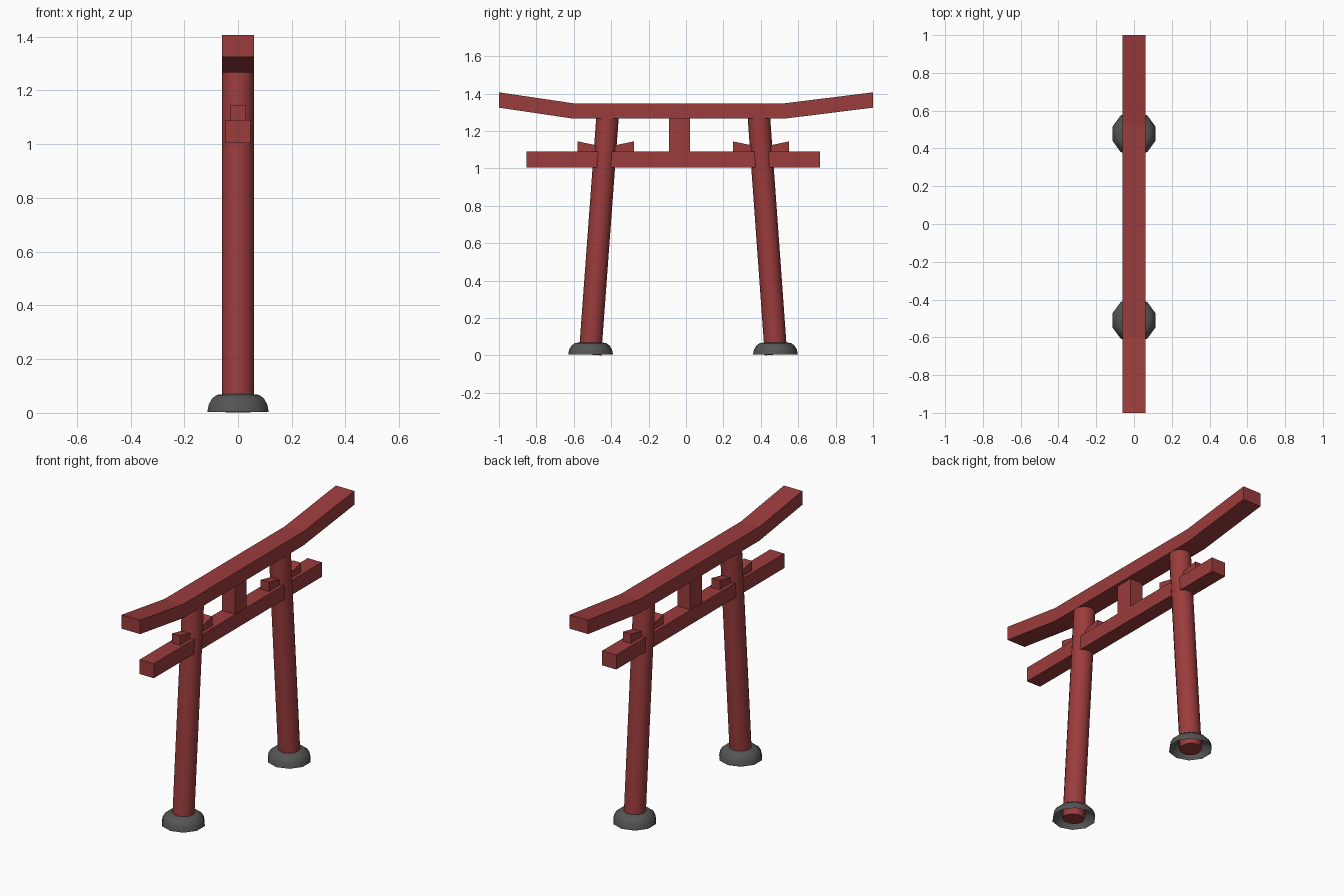
import bpy, bmesh, math
from mathutils import Vector

if "Cube" in bpy.data.objects:
    bpy.data.objects.remove(bpy.data.objects["Cube"])


def material(name, color):
    m = bpy.data.materials.new(name)
    m.diffuse_color = color
    m.use_nodes = True
    m.node_tree.nodes["Principled BSDF"].inputs["Base Color"].default_value = m.diffuse_color
    return m


RED = material("red_paint", (0.33, 0.045, 0.045, 1))
STONE = material("dark_stone", (0.09, 0.09, 0.09, 1))


def finish(name, bm, mat, smooth=False):
    bmesh.ops.recalc_face_normals(bm, faces=bm.faces)
    me = bpy.data.meshes.new(name)
    bm.to_mesh(me)
    bm.free()
    ob = bpy.data.objects.new(name, me)
    bpy.context.collection.objects.link(ob)
    me.materials.append(mat)
    if smooth:
        bpy.ops.object.select_all(action='DESELECT')
        bpy.context.view_layer.objects.active = ob
        ob.select_set(True)
        bpy.ops.object.shade_smooth_by_angle(angle=math.radians(50))
    return ob


def extrude_profile(name, points, half_width):
    """Extrude a (y, z) outline symmetrically along x."""
    bm = bmesh.new()
    face = bm.faces.new([bm.verts.new((-half_width, y, z)) for y, z in points])
    new = bmesh.ops.extrude_face_region(bm, geom=[face], use_keep_orig=True)["geom"]
    verts = [v for v in new if isinstance(v, bmesh.types.BMVert)]
    bmesh.ops.translate(bm, verts=verts, vec=(2 * half_width, 0, 0))
    return finish(name, bm, RED)


def pillar(name, bottom, top, radius):
    bottom, top = Vector(bottom), Vector(top)
    axis = top - bottom
    bm = bmesh.new()
    bmesh.ops.create_cone(bm, cap_ends=True, segments=16, radius1=radius,
                          radius2=radius, depth=axis.length)
    bmesh.ops.transform(bm, verts=bm.verts,
                        matrix=axis.to_track_quat('Z', 'Y').to_matrix().to_4x4())
    bmesh.ops.translate(bm, verts=bm.verts, vec=(bottom + top) / 2)
    return finish(name, bm, RED, True)


def dome(name, y, profile, sides=10):
    """Hollow rounded footing, open underneath."""
    bm = bmesh.new()
    rings = []
    for r, z in profile:
        rings.append([bm.verts.new((r * math.sin(a), y + r * math.cos(a), z))
                      for a in (2 * math.pi * i / sides for i in range(sides))])
    for lo, hi in zip(rings, rings[1:]):
        for i in range(sides):
            j = (i + 1) % sides
            bm.faces.new((lo[i], lo[j], hi[j], hi[i]))
    return finish(name, bm, STONE, True)


# Upswept top beam
lower = [(-1, 1.325), (-0.6, 1.266), (0.524, 1.266), (1, 1.325)]
upper = [(y, z + 0.082) for y, z in reversed(lower)]
extrude_profile("top_beam", lower + upper, 0.06)

# Straight tie beam and centre strut
extrude_profile("tie_beam", [(-0.852, 1.004), (0.717, 1.004),
                             (0.717, 1.09), (-0.852, 1.09)], 0.046)
extrude_profile("centre_strut", [(-0.09, 1.085), (0.021, 1.085),
                                 (0.021, 1.27), (-0.09, 1.27)], 0.042)

# Leaning pillars with stone footings and wedges on both sides
for side, y0, y1, yw in (("front", -0.513, -0.42, -0.429), ("back", 0.481, 0.39, 0.401)):
    pillar(side + "_pillar", (0, y0, 0.005), (0, y1, 1.27), 0.06)
    dome(side + "_footing", y0 + (0.003 if y0 < 0 else -0.003),
         [(0.12, 0.004), (0.115, 0.03), (0.102, 0.053), (0.083, 0.067), (0.055, 0.07)])
    for s, label in ((-1, "near"), (1, "far")):
        extrude_profile(f"{side}_{label}_wedge",
                        [(yw, 1.085), (yw + s * 0.151, 1.085),
                         (yw + s * 0.151, 1.145), (yw, 1.113)], 0.027)
